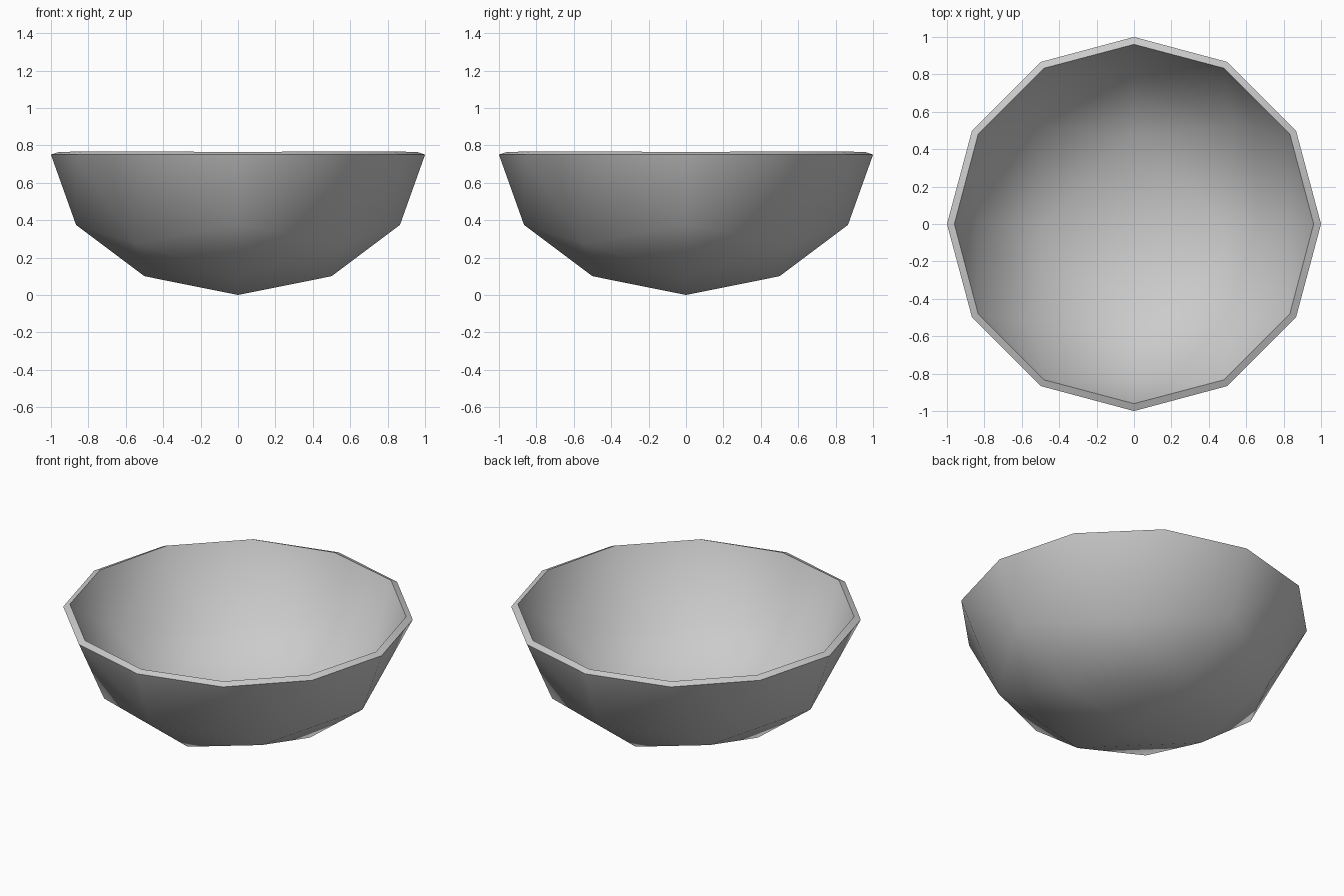
import bpy
import bmesh
from math import sin, cos, pi, radians
from mathutils import Vector

cube = bpy.data.objects.get("Cube")
if cube:
    bpy.data.objects.remove(cube, do_unlink=True)

HEIGHT = 0.75
WALL = 0.042
STEPS = 3

# Plain grey material
grey = bpy.data.materials.new("plain grey")
grey.use_nodes = True
colour = (0.6, 0.6, 0.6, 1)
grey.diffuse_color = colour
grey.node_tree.nodes["Principled BSDF"].inputs["Base Color"].default_value = colour


def shell_point(row, col, quarter):
    """Point on a faceted hemisphere quarter; row 0 is the rim."""
    count = STEPS - row
    down = row * pi / 2 / STEPS
    turn = (col / count if count else 0) * pi / 2
    p = Vector((cos(down) * cos(turn), cos(down) * sin(turn), -sin(down)))
    if row == 1 and col == 1:
        p = Vector((0.548, 0.548, -0.632))
    a = quarter * pi / 2
    return (p.x * cos(a) - p.y * sin(a), p.x * sin(a) + p.y * cos(a),
            HEIGHT * (1 + p.z))


# Bowl shell: four triangular quarters joined at their edges
bm = bmesh.new()
for quarter in range(4):
    rows = [[bm.verts.new(shell_point(r, c, quarter)) for c in range(STEPS - r + 1)]
            for r in range(STEPS + 1)]
    for r in range(STEPS):
        upper, lower = rows[r], rows[r + 1]
        for c in range(len(lower)):
            bm.faces.new((upper[c], lower[c], upper[c + 1]))
            if c:
                bm.faces.new((upper[c], lower[c - 1], lower[c]))
bmesh.ops.remove_doubles(bm, verts=bm.verts, dist=0.001)
bmesh.ops.recalc_face_normals(bm, faces=bm.faces)
if min(bm.faces, key=lambda f: f.calc_center_median().z).normal.z > 0:
    bmesh.ops.reverse_faces(bm, faces=bm.faces)
mesh = bpy.data.meshes.new("bowl")
bm.to_mesh(mesh)
bm.free()
mesh.materials.append(grey)
bowl = bpy.data.objects.new("bowl", mesh)
bpy.context.collection.objects.link(bowl)

# Wall thickness, inward
solid = bowl.modifiers.new("wall", "SOLIDIFY")
solid.thickness = WALL
solid.offset = -1
bpy.ops.object.select_all(action="DESELECT")
bowl.select_set(True)
bpy.context.view_layer.objects.active = bowl
bpy.ops.object.modifier_apply(modifier=solid.name)
bpy.ops.object.shade_smooth_by_angle(angle=radians(30))
